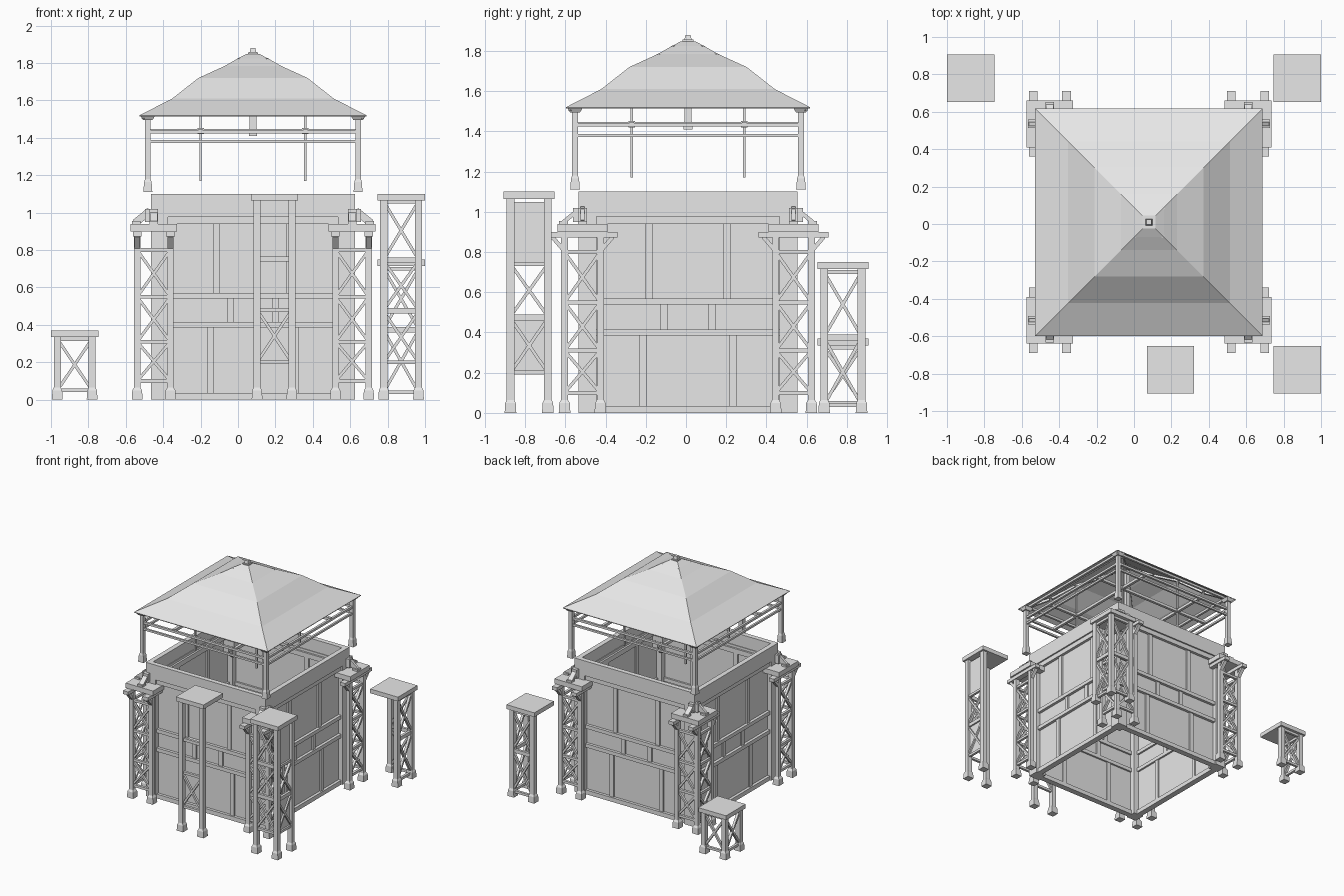
import bpy, bmesh
from mathutils import Vector, Matrix

cube = bpy.data.objects.get("Cube")
if cube:
    bpy.data.objects.remove(cube, do_unlink=True)

grey = bpy.data.materials.new("plain grey")
grey.use_nodes = True
grey.diffuse_color = (0.8, 0.8, 0.8, 1)
grey.node_tree.nodes["Principled BSDF"].inputs["Base Color"].default_value = (0.8, 0.8, 0.8, 1)

CX, CY = 0.08, 0.01
SIGNS = (-1, 1)
CORNERS = [(i, j) for i in SIGNS for j in SIGNS]


class Part:
    """Collects simple solids into one named object."""

    def __init__(self, name, x=0, y=0):
        self.name, self.origin, self.bm = name, (x, y, 0), bmesh.new()

    def box(self, x, y, z0, z1, sx, sy):
        m = Matrix.Translation((x, y, (z0 + z1) / 2)) @ Matrix.Diagonal((sx, sy, z1 - z0, 1))
        return bmesh.ops.create_cube(self.bm, size=1, matrix=m)["verts"]

    def taper(self, x, y, z0, z1, w0, w1):
        for v in self.box(x, y, z0, z1, w0, w0):
            if v.co.z > (z0 + z1) / 2:
                v.co.x = x + (v.co.x - x) * w1 / w0
                v.co.y = y + (v.co.y - y) * w1 / w0

    def beam(self, a, b, w, h=None):
        a, b = Vector(a), Vector(b)
        d = b - a
        m = (Matrix.Translation((a + b) / 2) @ d.to_track_quat("Z", "Y").to_matrix().to_4x4()
             @ Matrix.Diagonal((w, h or w, d.length, 1)))
        bmesh.ops.create_cube(self.bm, size=1, matrix=m)

    def finish(self):
        mesh = bpy.data.meshes.new(self.name)
        self.bm.to_mesh(mesh)
        self.bm.free()
        mesh.materials.append(grey)
        ob = bpy.data.objects.new(self.name, mesh)
        ob.location = self.origin
        bpy.context.collection.objects.link(ob)
        return ob


def sides(r):
    """Start and end of each side of a square of half width r."""
    return [((-r, -r), (r, -r)), ((r, -r), (r, r)), ((r, r), (-r, r)), ((-r, r), (-r, -r))]


def legs(p, r, top, w, places):
    for i, j in places:
        p.taper(i * r, j * r, 0, 0.05, 0.058, 0.052)
        p.taper(i * r, j * r, 0.05, 0.065, 0.052, w)
        p.box(i * r, j * r, 0.065, top, w, w)


def outer_legs(i, j):
    """All legs but the one towards the building."""
    return [c for c in CORNERS if c != (-i, -j)]


def outer_faces(i, j):
    return (0 if j < 0 else 2, 3 if i < 0 else 1)


def bracing(p, r, z0, z1, faces, w=0.02):
    """Crossed struts with a rail below and above, on the chosen faces."""
    for k in faces:
        a, b = sides(r)[k]
        p.beam((*a, z0), (*b, z1), w, w * 0.8)
        p.beam((*a, z1), (*b, z0), w, w * 0.8)
        for z in (z0, z1):
            p.beam((*a, z), (*b, z), w)


# Timber framed walls, open above and below
panels = Part("wall_panels", CX, CY)
frame = Part("wall_frame", CX, CY)
parapet = Part("parapet", CX, CY)


def along(p, k, u0, u1, z0, z1, r0, r1):
    """Board on wall k between u0 and u1, from depth r0 to r1."""
    u, r = (u0 + u1) / 2, (r0 + r1) / 2
    s = -1 if k < 2 else 1
    if k % 2:
        p.box(s * r, u, z0, z1, r1 - r0, u1 - u0)
    else:
        p.box(u, s * r, z0, z1, u1 - u0, r1 - r0)


for k in range(4):
    along(panels, k, -0.51, 0.51, 0, 1.0, 0.5, 0.51)
    along(parapet, k, -0.545, 0.545, 0.978, 1.1, 0.505, 0.545)
    for z0, z1 in ((0, 0.035), (0.385, 0.415), (0.54, 0.57), (0.94, 0.98)):
        along(frame, k, -0.53, 0.53, z0, z1, 0.485, 0.533)
    for u, z0, z1 in ((0.225, 0.035, 0.385), (0.12, 0.415, 0.54), (0.195, 0.57, 0.94)):
        for s in SIGNS:
            along(frame, k, s * u - 0.018, s * u + 0.018, z0, z1, 0.49, 0.522)
for i, j in CORNERS:
    frame.box(i * 0.5, j * 0.5, 0, 0.98, 0.09, 0.09)
for p in (panels, frame, parapet):
    p.finish()

# Corner trestles with brackets leaning on the parapet
for i, j in CORNERS:
    t = Part("corner_trestle", CX + i * 0.53, CY + j * 0.525)
    legs(t, 0.089, 0.88, 0.034, outer_legs(i, j))
    for z0, z1 in ((0.1, 0.31), (0.31, 0.55), (0.55, 0.8)):
        bracing(t, 0.089, z0, z1, outer_faces(i, j))
    t.box(0, 0, 0.9, 0.94, 0.25, 0.25)
    for s in SIGNS:
        t.box(s * 0.089, 0, 0.872, 0.9, 0.046, 0.35)
        for e in SIGNS:
            t.beam((s * 0.089, e * 0.15, 0.875), (s * 0.089, e * 0.09, 0.805), 0.03, 0.02)
    for dx, dy in ((i, 0), (0, j)):
        t.box(dx * 0.095, dy * 0.095, 0.94, 0.955, 0.045, 0.045)
        t.beam((dx * 0.1, dy * 0.1, 0.945), (dx * 0.02, dy * 0.02, 1.01),
               0.04 if dy else 0.02, 0.02 if dy else 0.04)
        t.box(dx * 0.025, dy * 0.025, 0.95, 1.02, 0.045, 0.045)
    t.finish()


# Free standing towers of several heights, open towards the building
def tower(name, x, y, top, places, cells):
    p = Part(name, x, y)
    legs(p, 0.093, top - 0.035, 0.038, places)
    p.box(0, 0, top - 0.035, top, 0.253, 0.253)
    for z0, z1, faces in cells:
        bracing(p, 0.093, z0, z1, faces)
    return p


tower("short_tower", -0.873, 0.78, 0.37, outer_legs(-1, 1),
      [(0.05, 0.325, outer_faces(-1, 1))]).finish()
tower("medium_tower", 0.872, 0.78, 0.75, outer_legs(1, 1),
      [(z0, z1, outer_faces(1, 1)) for z0, z1 in ((0.04, 0.37), (0.38, 0.7))]).finish()
tall = tower("tall_tower", 0.872, -0.78, 1.1, outer_legs(1, -1),
             [(0.2, 0.47, (0, 1)), (0.48, 0.74, (0, 1)), (0.75, 1.06, (0,))])
for z0, z1 in ((0.2, 0.48), (0.75, 1.05)):
    tall.box(0.085, 0, z0, z1, 0.01, 0.17)
tall.finish()
front = tower("front_tower", 0.195, -0.78, 1.1, [(-1, -1), (1, -1)], [(0.2, 0.48, (0,))])
front.box(0, -0.093, 0.74, 0.765, 0.17, 0.02)
front.finish()

# Roof: square rings joined into a flared shell
roof = Part("roof", CX, CY)
RINGS = [(0.608, 1.52), (0.432, 1.61), (0.292, 1.72), (0.15, 1.785), (0.08, 1.825), (0.035, 1.848)]
loops = [[roof.bm.verts.new((*a, z)) for a, b in sides(r)] for r, z in RINGS]
for low, high in zip(loops, loops[1:]):
    for k in range(4):
        n = (k + 1) % 4
        roof.bm.faces.new((low[k], low[n], high[n], high[k]))
roof.bm.faces.new(loops[-1])
roof_ob = roof.finish()
shell = roof_ob.modifiers.new("thickness", "SOLIDIFY")
shell.thickness = 0.006
shell.offset = -1

finial = Part("finial", CX, CY)
finial.box(0, 0, 1.84, 1.856, 0.055, 0.055)
finial.taper(0, 0, 1.856, 1.88, 0.036, 0.026)
finial.finish()

# Roof supports
posts = Part("roof_posts", CX, CY)
for i, j in CORNERS:
    x, y = i * 0.562, j * 0.562
    posts.taper(x, y, 1.11, 1.165, 0.048, 0.04)
    posts.taper(x, y, 1.165, 1.18, 0.04, 0.03)
    posts.box(x, y, 1.18, 1.5, 0.03, 0.03)
    posts.taper(x, y, 1.495, 1.52, 0.05, 0.08)
    for (r, z), (r2, z2) in zip(RINGS[:5], RINGS[1:]):
        posts.beam((i * r * 0.97, j * r * 0.97, z - 0.01), (i * r2, j * r2, z2 - 0.018), 0.018)
posts.finish()

rails = Part("roof_rails", CX, CY)
for r, z, w in ((0.562, 1.38, 0.016), (0.562, 1.433, 0.018), (0.55, 1.53, 0.018)):
    for a, b in sides(r):
        rails.beam((*a, z), (*b, z), w)
rails.finish()

# Crossing tie beams and the thin hangers at their meeting points
ties = Part("tie_beams", CX, CY)
for s in SIGNS:
    ties.box(s * 0.28, 0, 1.425, 1.448, 0.022, 1.13)
    ties.box(0, s * 0.28, 1.425, 1.448, 1.13, 0.022)
ties.finish()
hangers = Part("thin_hangers", CX, CY)
for i, j in CORNERS:
    hangers.box(i * 0.28, j * 0.28, 1.17, 1.72, 0.012, 0.012)
    hangers.box(i * 0.28, j * 0.28, 1.42, 1.453, 0.034, 0.034)
hangers.finish()

king = Part("king_post", CX, CY)
king.taper(0, 0, 1.41, 1.45, 0.045, 0.042)
king.box(0, 0, 1.45, 1.82, 0.036, 0.036)
king.finish()
